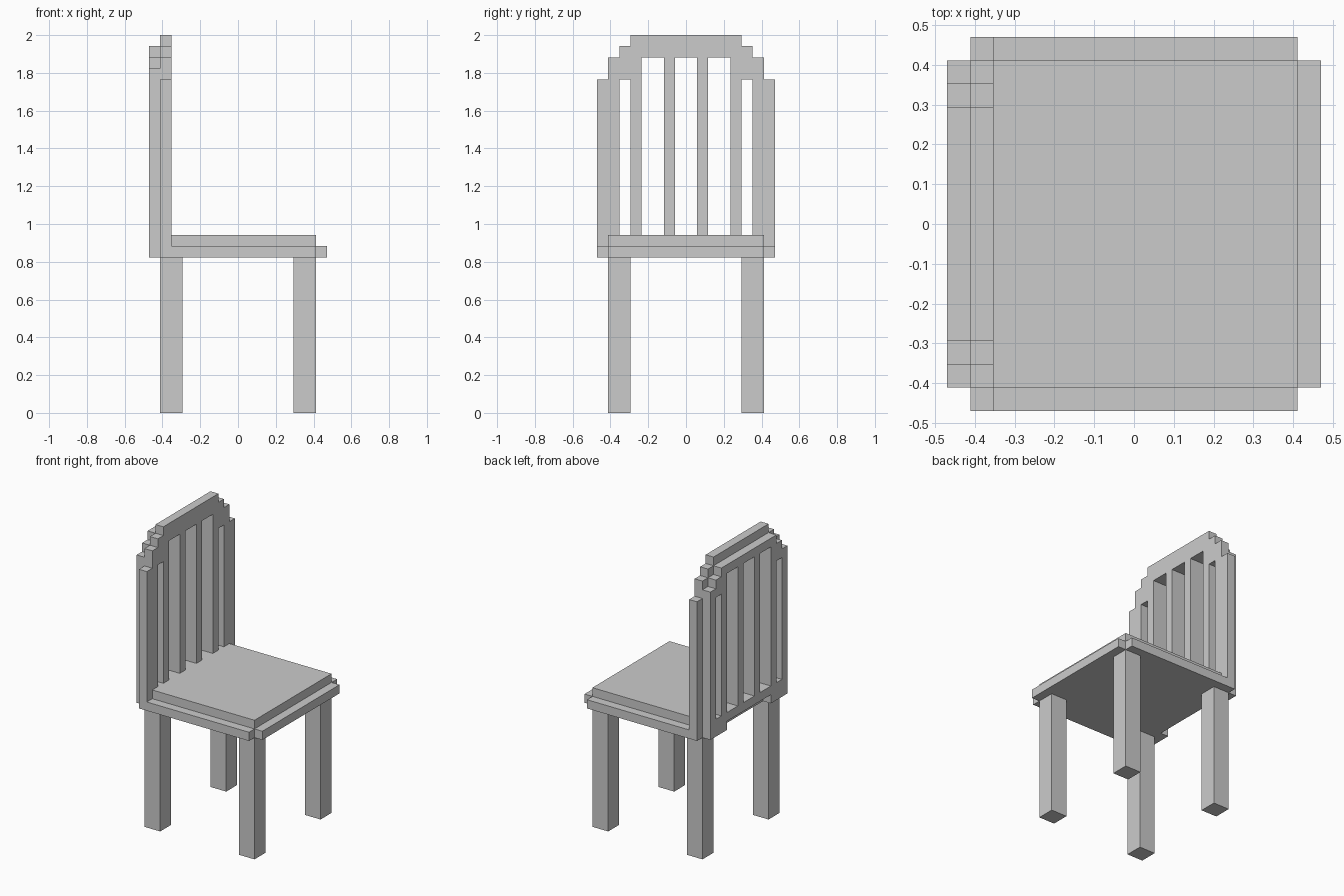
import bpy, bmesh

if "Cube" in bpy.data.objects:
    bpy.data.objects.remove(bpy.data.objects["Cube"])

U = 2 / 34  # one grid step of the blocky design


def prism(name, outline, lo, hi, axis):
    """Extrude a 2D outline: axis 'x' takes (y, z) points, axis 'z' takes (x, y)."""
    bm = bmesh.new()
    place = (lambda p: (lo, p[0], p[1])) if axis == 'x' else (lambda p: (p[0], p[1], lo))
    step = (hi - lo, 0, 0) if axis == 'x' else (0, 0, hi - lo)
    face = bm.faces.new([bm.verts.new(place(p)) for p in outline])
    ext = bmesh.ops.extrude_face_region(bm, geom=[face], use_keep_orig=True)
    verts = [g for g in ext['geom'] if isinstance(g, bmesh.types.BMVert)]
    bmesh.ops.translate(bm, verts=verts, vec=step)
    bmesh.ops.recalc_face_normals(bm, faces=bm.faces[:])
    bmesh.ops.scale(bm, verts=bm.verts[:], vec=(U, U, U))
    mesh = bpy.data.meshes.new(name)
    bm.to_mesh(mesh)
    bm.free()
    obj = bpy.data.objects.new(name, mesh)
    bpy.context.collection.objects.link(obj)
    return obj


def box(name, x0, x1, y0, y1, z0, z1):
    return prism(name, [(x0, y0), (x1, y0), (x1, y1), (x0, y1)], z0, z1, 'z')


def combine(target, other, operation):
    """Apply a boolean and remove the second object."""
    mod = target.modifiers.new(operation, 'BOOLEAN')
    mod.operation, mod.solver, mod.object = operation, 'EXACT', other
    bpy.context.view_layer.objects.active = target
    bpy.ops.object.modifier_apply(modifier=mod.name)
    bpy.data.objects.remove(other)


def mirrored(half):
    """Complete a half outline across the vertical centre line."""
    return half + [(-y, z) for y, z in reversed(half)]


# Four square legs
for end, x in (("front", 5), ("rear", -7)):
    for side, y in (("left", 5), ("right", -7)):
        box(f"{end}_{side}_leg", x, x + 2, y, y + 2, 0, 14)

# Seat frame with notched corners, and the raised seat panel
frame = [(-7, -8), (7, -8), (7, -7), (8, -7), (8, 7), (7, 7), (7, 8), (-7, 8)]
seat = prism("seat", frame, 14, 15, 'z')
combine(seat, box("seat_panel", -6, 7, -7, 7, 15, 16), 'UNION')

# Backrest: front layer and lower rear layer, both with stepped tops
front_half = [(8, 15), (8, 30), (7, 30), (7, 32), (6, 32), (6, 33), (5, 33), (5, 34)]
rear_half = [(4, 15), (4, 14), (7, 14), (7, 31), (6, 31), (6, 32), (5, 32), (5, 33)]
back = prism("backrest", mirrored(front_half), -7, -6, 'x')
combine(back, prism("backrest_rear", mirrored(rear_half), -8, -7, 'x'), 'UNION')

# Slots between the vertical slats
for y0, y1, top in ((-6, -5, 30), (-4, -2, 32), (-1, 1, 32), (2, 4, 32), (5, 6, 30)):
    combine(back, box("slot_cutter", -9, -5, y0, y1, 16, top), 'DIFFERENCE')
